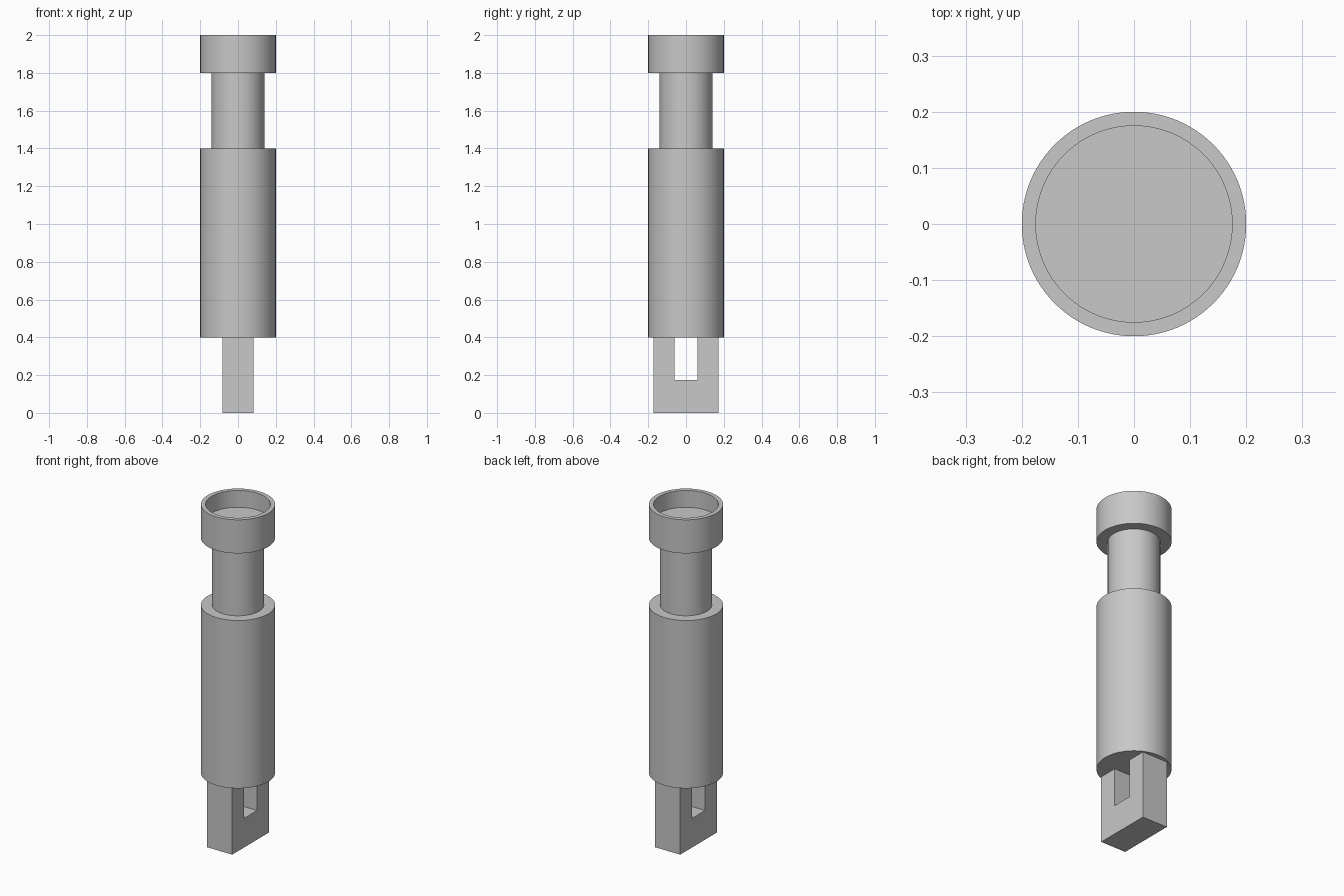
import bpy
import bmesh
import math

cube = bpy.data.objects.get("Cube")
if cube:
    bpy.data.objects.remove(cube, do_unlink=True)

SIDES = 96

grey = bpy.data.materials.new("plain grey")
grey.use_nodes = True
grey.diffuse_color = (0.58, 0.58, 0.58, 1)
grey.node_tree.nodes["Principled BSDF"].inputs["Base Color"].default_value = grey.diffuse_color


def add_object(name, bm):
    """Turn a bmesh into a grey object with sharp edges kept."""
    bmesh.ops.recalc_face_normals(bm, faces=bm.faces)
    mesh = bpy.data.meshes.new(name)
    bm.to_mesh(mesh)
    bm.free()
    mesh.materials.append(grey)
    obj = bpy.data.objects.new(name, mesh)
    bpy.context.collection.objects.link(obj)
    bpy.ops.object.select_all(action="DESELECT")
    obj.select_set(True)
    bpy.context.view_layer.objects.active = obj
    bpy.ops.object.shade_smooth_by_angle(angle=math.radians(30))
    return obj


def turned(name, profile):
    """Revolve (radius, z) points about z, closing both ends with flat caps."""
    bm = bmesh.new()
    rings = [[bm.verts.new((r * math.cos(a), r * math.sin(a), z))
              for a in (math.tau * i / SIDES for i in range(SIDES))]
             for r, z in profile]
    for low, high in zip(rings, rings[1:]):
        for i in range(SIDES):
            j = (i + 1) % SIDES
            bm.faces.new((low[i], low[j], high[j], high[i]))
    bm.faces.new(rings[0])
    bm.faces.new(rings[-1])
    return add_object(name, bm)


def extruded(name, outline, half_width):
    """Extrude a (y, z) outline along x."""
    bm = bmesh.new()
    face = bm.faces.new([bm.verts.new((-half_width, y, z)) for y, z in outline])
    result = bmesh.ops.extrude_face_region(bm, geom=[face], use_keep_orig=True)
    new_verts = [v for v in result["geom"] if isinstance(v, bmesh.types.BMVert)]
    bmesh.ops.translate(bm, verts=new_verts, vec=(2 * half_width, 0, 0))
    return add_object(name, bm)


# Turned shaft: thick body, narrow neck and a head with a round recess
turned("shaft", [(0.2, 0.4), (0.2, 1.4), (0.14, 1.4), (0.14, 1.8),
                 (0.2, 1.8), (0.2, 2.0), (0.175, 2.0), (0.175, 1.9)])

# Flat slotted tang below the body
half_outline = [(0.173, 0.0), (0.173, 0.4), (0.061, 0.4), (0.061, 0.174)]
mirrored = [(-y, z) for y, z in reversed(half_outline)]
extruded("slotted_tang", half_outline + mirrored, 0.083)
